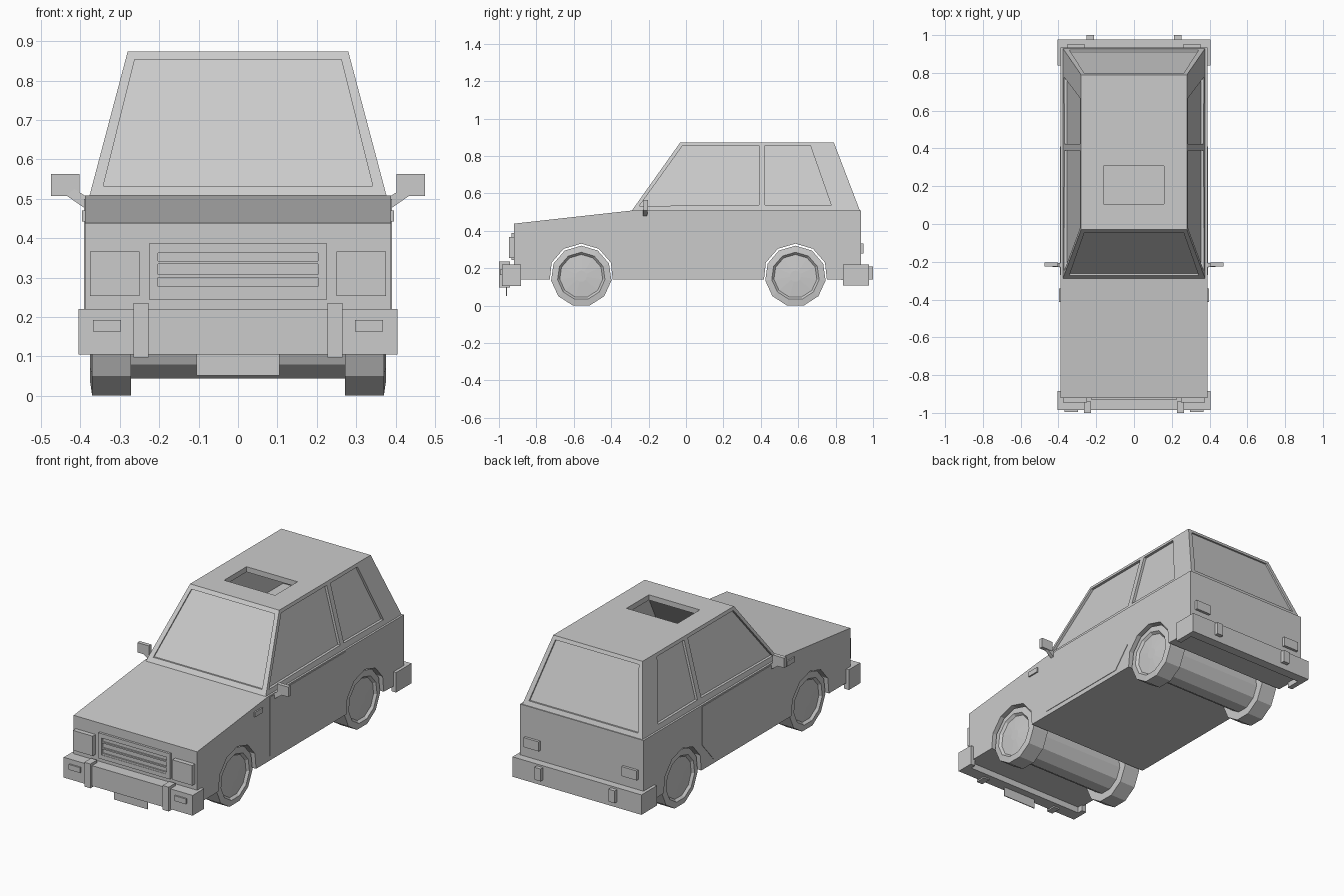
import bpy, bmesh, math
from mathutils import Vector

if "Cube" in bpy.data.objects:
    bpy.data.objects.remove(bpy.data.objects["Cube"])


def make(name, bm, mirror=False):
    bmesh.ops.recalc_face_normals(bm, faces=bm.faces)
    me = bpy.data.meshes.new(name)
    bm.to_mesh(me)
    bm.free()
    ob = bpy.data.objects.new(name, me)
    bpy.context.collection.objects.link(ob)
    if mirror:
        ob.modifiers.new("Mirror", 'MIRROR').use_bisect_axis[0] = False
    return ob


def loft(name, a, b, mirror=False):
    """Closed solid between two matching loops."""
    bm = bmesh.new()
    va, vb = [bm.verts.new(p) for p in a], [bm.verts.new(p) for p in b]
    n = len(a)
    bm.faces.new(va)
    bm.faces.new(vb[::-1])
    for i in range(n):
        j = (i + 1) % n
        bm.faces.new((va[i], va[j], vb[j], vb[i]))
    return make(name, bm, mirror)


def prism(name, yz, x0, x1, mirror=False):
    return loft(name, [(x0, y, z) for y, z in yz], [(x1, y, z) for y, z in yz], mirror)


def box(name, x0, x1, y0, y1, z0, z1, mirror=False):
    return prism(name, [(y0, z0), (y1, z0), (y1, z1), (y0, z1)], x0, x1, mirror)


def lathe(name, prof, cy, cz, n=11, mirror=False):
    """Revolve (x, radius) points around an x axis; ends are capped."""
    bm = bmesh.new()
    rings = []
    for x, r in prof:
        rings.append([bm.verts.new((x, cy + r * math.cos(t), cz + r * math.sin(t)))
                      for t in (math.pi / 2 + 2 * math.pi * k / n for k in range(n))])
    for a, b in zip(rings, rings[1:]):
        for i in range(n):
            j = (i + 1) % n
            bm.faces.new((a[i], a[j], b[j], b[i]))
    bm.faces.new(rings[0])
    bm.faces.new(rings[-1])
    return make(name, bm, mirror)


def cut(ob, cutter):
    m = ob.modifiers.new("Cut", 'BOOLEAN')
    m.operation, m.solver, m.object = 'DIFFERENCE', 'EXACT', cutter
    bpy.context.view_layer.objects.active = ob
    bpy.ops.object.modifier_apply(modifier=m.name)
    bpy.data.objects.remove(cutter)


WY, WZ, WR = (-0.56, 0.585), 0.157, 0.163


def arch(cy):
    pts = [(cy - 0.168, 0.14)]
    for k in range(2, -3, -1):
        t = math.pi / 2 + k * 2 * math.pi / 11
        pts.append((cy + 0.174 * math.cos(t), WZ + 0.174 * math.sin(t)))
    return pts + [(cy + 0.168, 0.14)]


# lower body with wheel arches
prism("body", [(-0.92, 0.14)] + arch(WY[0]) + arch(WY[1]) +
      [(0.935, 0.135), (0.935, 0.508), (-0.29, 0.508), (-0.92, 0.438)], -0.388, 0.388)
prism("door", [(-0.27, 0.165), (0.31, 0.165), (0.41, 0.28), (0.41, 0.5), (-0.27, 0.5)],
      0.38, 0.391, True)

# cabin: hollow tapered shell
ZB, ZT = 0.507, 0.873


def quad(x, y0, y1, z):
    return [(-x, y0, z), (x, y0, z), (x, y1, z), (-x, y1, z)]


cabin = loft("cabin", quad(0.377, -0.29, 0.93, ZB), quad(0.28, -0.03, 0.79, ZT))
cut(cabin, loft("inner", quad(0.365, -0.315, 0.926, 0.42), quad(0.25, 0.01, 0.76, ZT - 0.03)))
cut(cabin, box("sunroof", -0.162, 0.158, 0.107, 0.308, 0.75, 0.95))


def wall(z):
    t = (z - ZB) / (ZT - ZB)
    return 0.377 - 0.097 * t, -0.29 + 0.26 * t, 0.93 - 0.14 * t


# recessed side windows
for yz in ([(-0.25, 0.532), (0.39, 0.538), (0.39, 0.855), (-0.018, 0.855)],
           [(0.423, 0.538), (0.777, 0.535), (0.665, 0.855), (0.423, 0.855)]):
    for s in (1, -1):
        a = [(s * (wall(z)[0] - 0.015), y, z) for y, z in yz]
        b = [(s * (wall(z)[0] + 0.03), y, z) for y, z in yz]
        cut(cabin, loft("window_cut", a, b))
# recessed windscreen and rear window
xz = [(-0.342, 0.532), (0.342, 0.532), (0.262, 0.853), (-0.262, 0.853)]
for k, s in ((1, -1), (2, 1)):
    a = [(x, wall(z)[k] - s * 0.01, z) for x, z in xz]
    b = [(x, wall(z)[k] + s * 0.03, z) for x, z in xz]
    cut(cabin, loft("screen_cut", a, b))

# wheels and axles
for end, cy in zip(("front", "rear"), WY):
    lathe(end + "_wheel", [(0.272, 0.1), (0.272, WR), (0.37, WR), (0.375, 0.128),
                           (0.362, 0.116), (0.368, 0.03)], cy, WZ, mirror=True)
    lathe(end + "_axle", [(-0.3, 0.118), (0.3, 0.118)], cy, WZ)

# grille with bars
grille = box("grille", -0.225, 0.225, -0.933, -0.915, 0.243, 0.388)
cut(grille, box("grille_cut", -0.203, 0.203, -0.96, -0.923, 0.267, 0.363))
for z0, z1 in ((0.267, 0.277), (0.3, 0.308), (0.334, 0.342)):
    box("grille_bar", -0.203, 0.203, -0.931, -0.92, z0, z1)
box("headlight", 0.25, 0.375, -0.946, -0.915, 0.253, 0.366, True)

# front bumper
box("front_bumper", -0.405, 0.405, -0.985, -0.915, 0.105, 0.22)
box("front_bumper_end", 0.375, 0.405, -0.985, -0.883, 0.105, 0.22, True)
box("front_overrider", 0.227, 0.265, -1.0, -0.94, 0.097, 0.235, True)
box("indicator", 0.297, 0.368, -0.994, -0.98, 0.163, 0.193, True)
box("number_plate", -0.105, 0.105, -0.962, -0.957, 0.052, 0.11)

# rear bumper and lights
box("rear_bumper", -0.405, 0.405, 0.925, 0.978, 0.107, 0.22)
box("rear_bumper_end", 0.375, 0.405, 0.84, 0.978, 0.107, 0.22, True)
box("rear_overrider", 0.213, 0.252, 0.97, 1.0, 0.14, 0.21, True)
box("tail_light", 0.26, 0.355, 0.925, 0.95, 0.278, 0.332, True)

# side markers and mirrors
box("side_marker", 0.38, 0.396, -0.412, -0.342, 0.442, 0.47, True)
box("mirror", 0.402, 0.474, -0.226, -0.204, 0.507, 0.563, True)
loft("mirror_arm",
     [(0.38, -0.23, 0.47), (0.38, -0.208, 0.47), (0.38, -0.208, 0.502), (0.38, -0.23, 0.502)],
     [(0.435, -0.226, 0.508), (0.435, -0.206, 0.508), (0.415, -0.206, 0.525), (0.415, -0.226, 0.525)],
     True)
